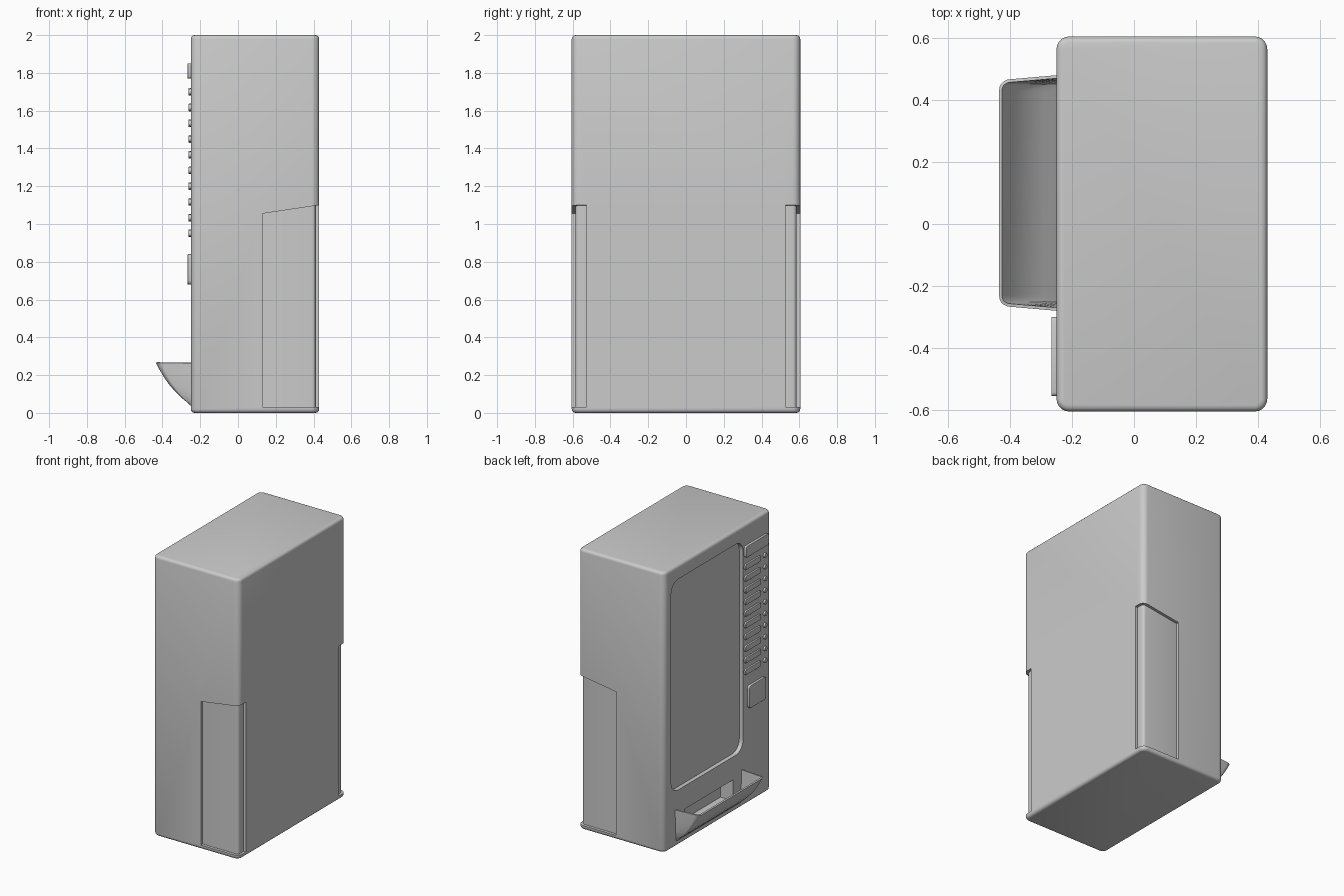
import bpy, bmesh, math
from mathutils import Matrix

if "Cube" in bpy.data.objects:
    bpy.data.objects.remove(bpy.data.objects["Cube"])

FX = -0.25  # plane of the face carrying the window and buttons


def finish(name, bm):
    bmesh.ops.recalc_face_normals(bm, faces=bm.faces)
    me = bpy.data.meshes.new(name)
    bm.to_mesh(me)
    bm.free()
    ob = bpy.data.objects.new(name, me)
    bpy.context.collection.objects.link(ob)
    return ob


def activate(ob):
    bpy.ops.object.select_all(action='DESELECT')
    ob.select_set(True)
    bpy.context.view_layer.objects.active = ob


def smooth(ob):
    activate(ob)
    bpy.ops.object.shade_smooth_by_angle(angle=math.radians(35))
    return ob


def rounded_box(name, lo, hi, axis=0, r=0.0, rim=0.0, seg=5):
    """Box with edges along one axis rounded by r, then its end rims by rim."""
    bm = bmesh.new()
    bmesh.ops.create_cube(bm, size=1)
    for v in bm.verts:
        for i in range(3):
            v.co[i] = (lo[i] + hi[i]) / 2 + v.co[i] * (hi[i] - lo[i])
    if r:
        edges = [e for e in bm.edges
                 if abs(e.verts[0].co[axis] - e.verts[1].co[axis]) > 1e-5]
        bmesh.ops.bevel(bm, geom=edges, offset=r, segments=seg, profile=0.5,
                        affect='EDGES')
    if rim:
        edges = [e for e in bm.edges if e.calc_face_angle(0) > 1.0]
        bmesh.ops.bevel(bm, geom=edges, offset=rim, segments=3, profile=0.5,
                        affect='EDGES')
    return finish(name, bm)


def prism_xz(name, pts, y0, y1):
    bm = bmesh.new()
    a = [bm.verts.new((x, y0, z)) for x, z in pts]
    b = [bm.verts.new((x, y1, z)) for x, z in pts]
    bm.faces.new(a)
    bm.faces.new(b)
    for i in range(len(a)):
        j = (i + 1) % len(a)
        bm.faces.new((a[i], a[j], b[j], b[i]))
    return finish(name, bm)


def cut(ob, cutter):
    m = ob.modifiers.new("cut", 'BOOLEAN')
    m.operation = 'DIFFERENCE'
    m.solver = 'EXACT'
    m.object = cutter
    activate(ob)
    bpy.ops.object.modifier_apply(modifier=m.name)
    bpy.data.objects.remove(cutter)


# Cabinet with display window, dispensing opening and rear corner notches
body = rounded_box("cabinet", (FX, -0.605, 0), (0.43, 0.605, 2), 2, 0.04, 0.02)
cut(body, rounded_box("window_cutter", (-0.35, -0.287, 0.395),
                      (FX + 0.03, 0.525, 1.9), 0, 0.08, seg=6))
cut(body, rounded_box("slot_cutter", (-0.35, -0.175, 0.08),
                      (FX + 0.1, 0.375, 0.23)))
notch = [(0.13, 0.03), (0.45, 0.03), (0.45, 1.103), (0.13, 1.055)]
for s in (-1, 1):
    cut(body, prism_xz("notch_cutter", notch, s * 0.526, s * 0.65))
smooth(body)

# Recessed panels filling the notches
for s, side in ((-1, "a"), (1, "b")):
    ys = sorted((s * 0.50, s * 0.585))
    smooth(rounded_box("corner_panel_" + side, (0.08, ys[0], 0.025),
                       (0.412, ys[1], 1.12), 2, 0.02))

# Curved collection tray: a U outline lofted down a scoop profile
outline = [(0, 0.38)]
for i in range(6):
    a = math.radians(90 * i / 5)
    outline.append((0.15 + 0.035 * math.sin(a), 0.332 + 0.035 * math.cos(a)))
outline += [(x, -y) for x, y in reversed(outline)]
profile = [(0.265, 1), (0.225, 0.885), (0.185, 0.755), (0.145, 0.6),
           (0.11, 0.43), (0.08, 0.265), (0.055, 0.1), (0.04, 0.015)]
bm = bmesh.new()
rows = [[bm.verts.new((FX - x * k, 0.1 + y * (0.97 + 0.03 * k), z))
         for x, y in outline] for z, k in profile]
for r0, r1 in zip(rows, rows[1:]):
    for i in range(len(outline) - 1):
        bm.faces.new((r0[i], r0[i + 1], r1[i + 1], r1[i]))
tray = finish("collection_tray", bm)
# make the normals point outward so the thickness grows inward
big = max(tray.data.polygons, key=lambda p: p.area)
if big.normal.x > 0:
    tray.data.flip_normals()
m = tray.modifiers.new("thickness", 'SOLIDIFY')
m.thickness = 0.01
m.offset = -1
activate(tray)
bpy.ops.object.modifier_apply(modifier=m.name)
smooth(tray)

# Display plate and payment plate
smooth(rounded_box("top_plate", (FX - 0.017, -0.555, 1.77),
                   (FX + 0.01, -0.30, 1.85), 0, 0.012, 0.003, 3))
smooth(rounded_box("payment_plate", (FX - 0.017, -0.525, 0.68),
                   (FX + 0.01, -0.335, 0.84), 0, 0.02, 0.003, 4))

# Ten rows of selection labels and round buttons
for i in range(10):
    z = 1.70 - i * 0.0833
    smooth(rounded_box(f"selection_label_{i}", (FX - 0.012, -0.475, z - 0.02),
                       (FX + 0.01, -0.30, z + 0.02), 0, 0.01, 0.003, 3))
    bm = bmesh.new()
    bmesh.ops.create_cone(bm, cap_ends=True, segments=16, radius1=0.018,
                          radius2=0.015, depth=0.024,
                          matrix=Matrix.Translation((FX, -0.53, z))
                          @ Matrix.Rotation(-math.pi / 2, 4, 'Y'))
    smooth(finish(f"round_button_{i}", bm))
